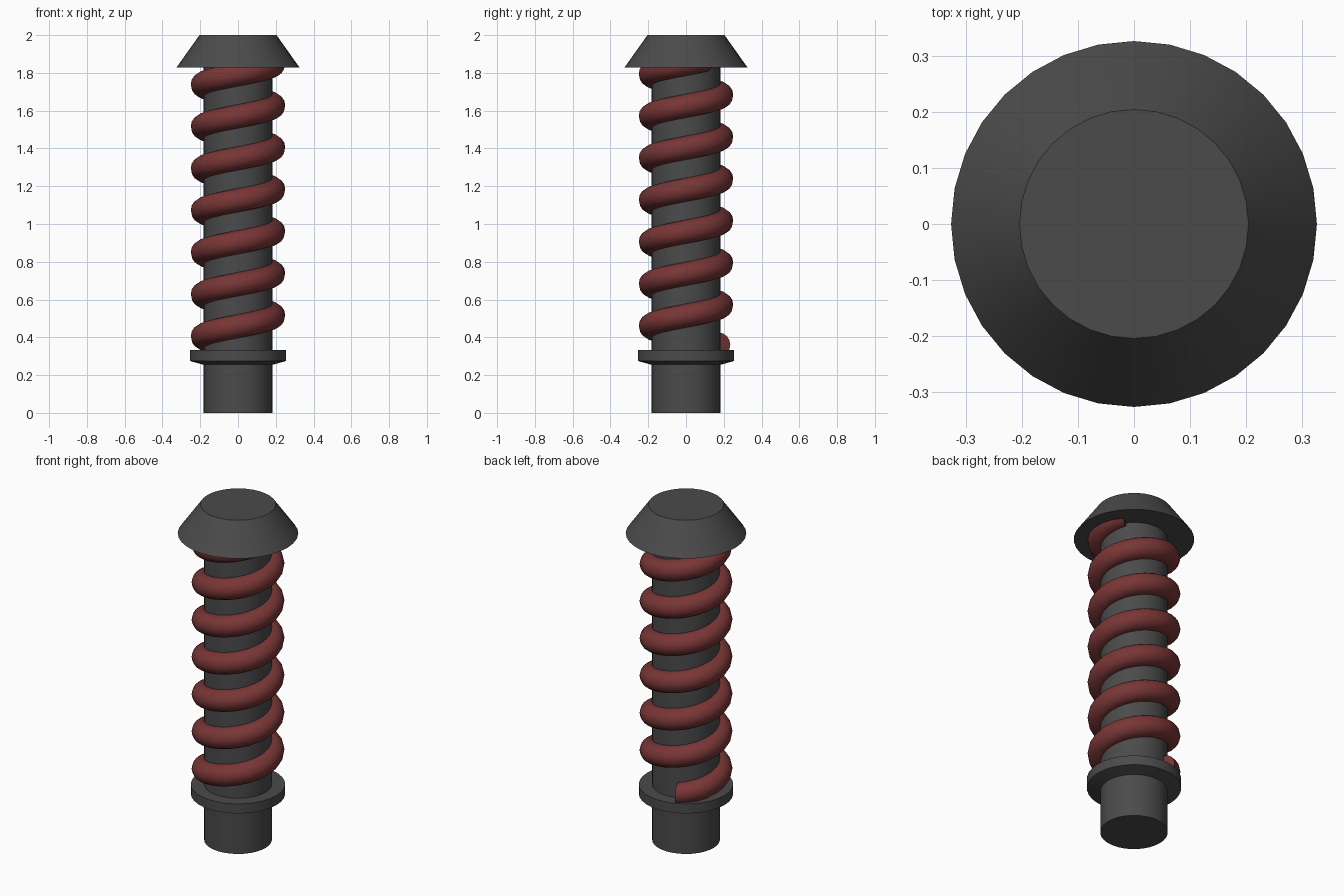
import bpy, bmesh
from math import sin, cos, pi, radians

if "Cube" in bpy.data.objects:
    bpy.data.objects.remove(bpy.data.objects["Cube"])

def material(name, rgb):
    m = bpy.data.materials.new(name)
    m.diffuse_color = (*rgb, 1)
    m.use_nodes = True
    m.node_tree.nodes["Principled BSDF"].inputs["Base Color"].default_value = m.diffuse_color
    return m

dark = material("dark_metal", (0.07, 0.07, 0.07))
red = material("red_spring", (0.19, 0.036, 0.036))

def finish(name, bm, mat, angle):
    bmesh.ops.recalc_face_normals(bm, faces=bm.faces)
    me = bpy.data.meshes.new(name)
    bm.to_mesh(me)
    bm.free()
    ob = bpy.data.objects.new(name, me)
    bpy.context.collection.objects.link(ob)
    me.materials.append(mat)
    bpy.ops.object.select_all(action='DESELECT')
    ob.select_set(True)
    bpy.context.view_layer.objects.active = ob
    bpy.ops.object.shade_smooth_by_angle(angle=radians(angle))
    return ob

def skin(bm, rings):
    # bridge consecutive vertex rings and cap both ends
    n = len(rings[0])
    for a, b in zip(rings, rings[1:]):
        for i in range(n):
            j = (i + 1) % n
            bm.faces.new((a[i], a[j], b[j], b[i]))
    bm.faces.new(rings[0])
    bm.faces.new(rings[-1])

def turned(name, profile, sides=32):
    bm = bmesh.new()
    rings = [[bm.verts.new((r * cos(2 * pi * i / sides), r * sin(2 * pi * i / sides), z))
              for i in range(sides)] for r, z in profile]
    skin(bm, rings)
    return finish(name, bm, dark, 15)

def coil(name, radius, tube, pitch, start_deg, z0, turns, steps=24, sides=16):
    bm = bmesh.new()
    rings = []
    for k in range(int(turns * steps) + 1):
        a = radians(start_deg) + 2 * pi * k / steps
        z = z0 + pitch * k / steps
        ring = []
        for i in range(sides):
            t = 2 * pi * i / sides
            r = radius + tube * cos(t)
            ring.append(bm.verts.new((r * cos(a), r * sin(a), z + tube * sin(t))))
        rings.append(ring)
    skin(bm, rings)
    return finish(name, bm, red, 40)

# central rod with its lower collar
turned("rod", [(0.183, 0), (0.183, 1.86)])
turned("collar", [(0.183, 0.255), (0.255, 0.275), (0.255, 0.332), (0.175, 0.332)])

# tapered cap
turned("cap", [(0.326, 1.828), (0.204, 2.0)])

# spring wound around the rod
coil("spring", radius=0.188, tube=0.063, pitch=0.2222, start_deg=111,
     z0=0.361, turns=6.8)
